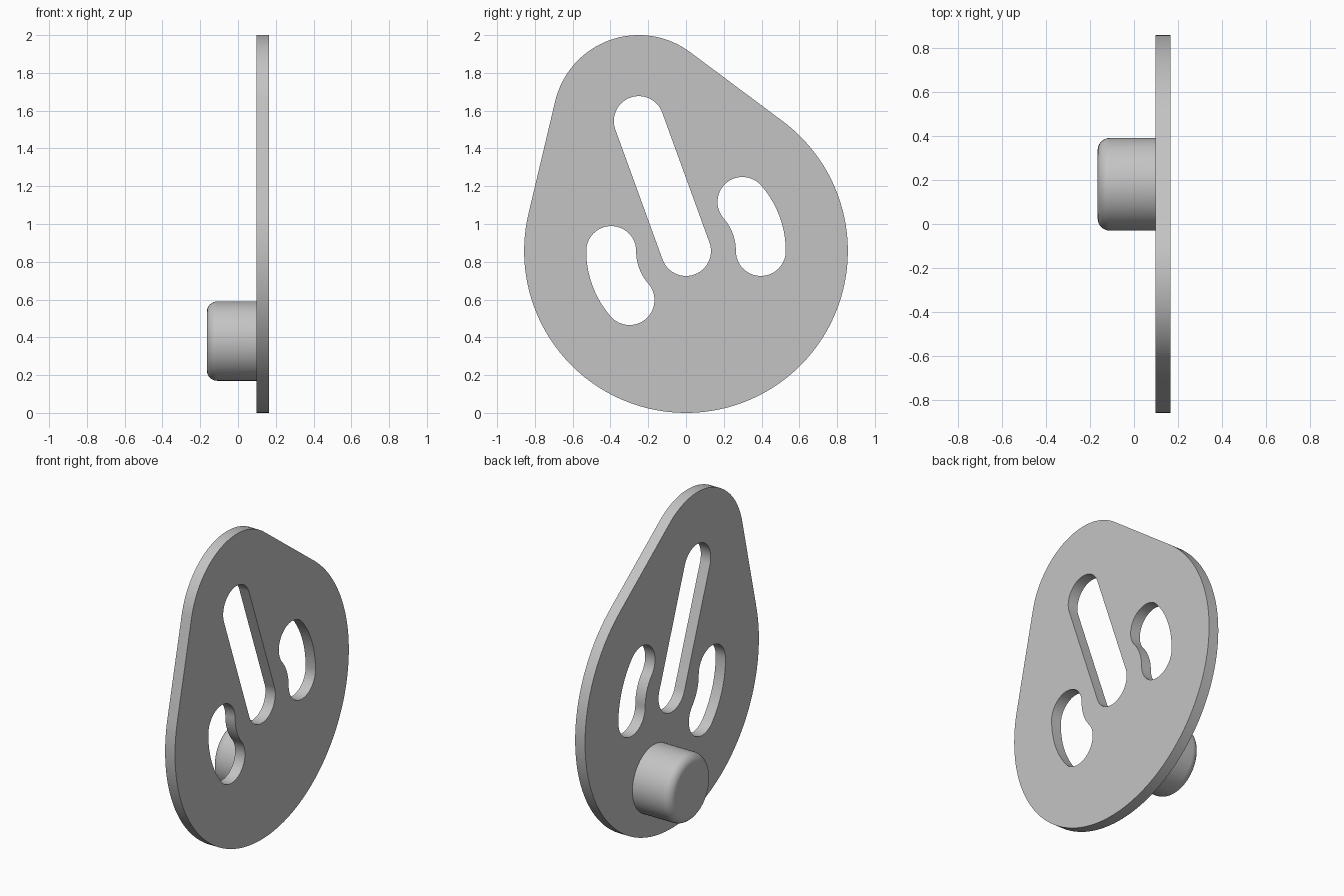
import bpy
import bmesh
from math import cos, sin, radians, degrees, atan2, acos, hypot, pi
from mathutils import Matrix

cube = bpy.data.objects.get("Cube")
if cube:
    bpy.data.objects.remove(cube)

# Plate spans PLATE_BACK..PLATE_FRONT along x; drawn in the y-z plane
PLATE_BACK, PLATE_FRONT, KNOB_END = 0.097, 0.165, -0.165
HUB = (0.0, 0.857)
TIP = (-0.25, 1.545)
HUB_R, TIP_R, SLOT_R, ARC_R = 0.857, 0.455, 0.132, 0.396

grey = bpy.data.materials.new("light_grey")
grey.use_nodes = True
grey.diffuse_color = (0.55, 0.55, 0.55, 1)
grey.node_tree.nodes["Principled BSDF"].inputs["Base Color"].default_value = (0.55, 0.55, 0.55, 1)


def arc(center, radius, start, end, steps=32):
    """Points on an arc, angles in degrees."""
    angles = [radians(start + (end - start) * i / steps) for i in range(steps + 1)]
    return [(center[0] + radius * cos(a), center[1] + radius * sin(a)) for a in angles]


def belt(c1, r1, c2, r2):
    """Two circles joined by their outer tangents."""
    dx, dy = c2[0] - c1[0], c2[1] - c1[1]
    axis = degrees(atan2(dy, dx))
    spread = degrees(acos((r1 - r2) / hypot(dx, dy)))
    return (arc(c2, r2, axis - spread, axis + spread, 48)
            + arc(c1, r1, axis + spread, axis + 360 - spread, 96))


def curved_slot(start, sweep):
    """Round-ended slot bent around the hub."""
    end = start + sweep
    first, last = (arc(HUB, ARC_R, a, a, 1)[0] for a in (start, end))
    return (arc(HUB, ARC_R + SLOT_R, start, end)
            + arc(last, SLOT_R, end, end + 180)
            + arc(HUB, ARC_R - SLOT_R, end, start)
            + arc(first, SLOT_R, start + 180, start + 360))


def finish(obj):
    obj.data.materials.clear()
    obj.data.materials.append(grey)
    bpy.ops.object.select_all(action='DESELECT')
    obj.select_set(True)
    bpy.context.view_layer.objects.active = obj
    bpy.ops.object.shade_smooth_by_angle(angle=radians(30))


# Slotted plate: outline and holes as one filled, extruded curve
curve = bpy.data.curves.new("plate_outline", 'CURVE')
curve.dimensions = '2D'
curve.fill_mode = 'BOTH'
curve.extrude = (PLATE_FRONT - PLATE_BACK) / 2
for loop in (belt(HUB, HUB_R, TIP, TIP_R), belt(HUB, SLOT_R, TIP, SLOT_R),
             curved_slot(0, 41), curved_slot(180, 41)):
    points = [p for i, p in enumerate(loop)
              if hypot(p[0] - loop[i - 1][0], p[1] - loop[i - 1][1]) > 1e-4]
    spline = curve.splines.new('POLY')
    spline.points.add(len(points) - 1)
    for target, (y, z) in zip(spline.points, points):
        target.co = (y, z, 0, 1)
    spline.use_cyclic_u = True
helper = bpy.data.objects.new("plate_outline", curve)
bpy.context.collection.objects.link(helper)
bpy.context.view_layer.update()
evaluated = helper.evaluated_get(bpy.context.evaluated_depsgraph_get())
mesh = bpy.data.meshes.new_from_object(evaluated)
bpy.data.objects.remove(helper)

# Stand the plate upright, facing along x
bm = bmesh.new()
bm.from_mesh(mesh)
stand = Matrix(((0, 0, 1, (PLATE_BACK + PLATE_FRONT) / 2), (1, 0, 0, 0), (0, 1, 0, 0), (0, 0, 0, 1)))
bmesh.ops.transform(bm, matrix=stand, verts=bm.verts)
bmesh.ops.remove_doubles(bm, verts=bm.verts, dist=1e-5)
bmesh.ops.recalc_face_normals(bm, faces=bm.faces)
bm.to_mesh(mesh)
bm.free()
plate = bpy.data.objects.new("slotted_plate", mesh)
bpy.context.collection.objects.link(plate)
finish(plate)

# Round peg with a filleted free end
bpy.ops.mesh.primitive_cylinder_add(
    vertices=64, radius=0.21, depth=PLATE_BACK - KNOB_END,
    location=((PLATE_BACK + KNOB_END) / 2, 0.18, 0.38), rotation=(0, -pi / 2, 0))
peg = bpy.context.object
peg.name = "round_peg"
bm = bmesh.new()
bm.from_mesh(peg.data)
rim = [e for e in bm.edges if all(v.co.z > 0 for v in e.verts)]
bmesh.ops.bevel(bm, geom=rim, offset=0.055, segments=8, profile=0.5, affect='EDGES')
bm.to_mesh(peg.data)
bm.free()
finish(peg)
